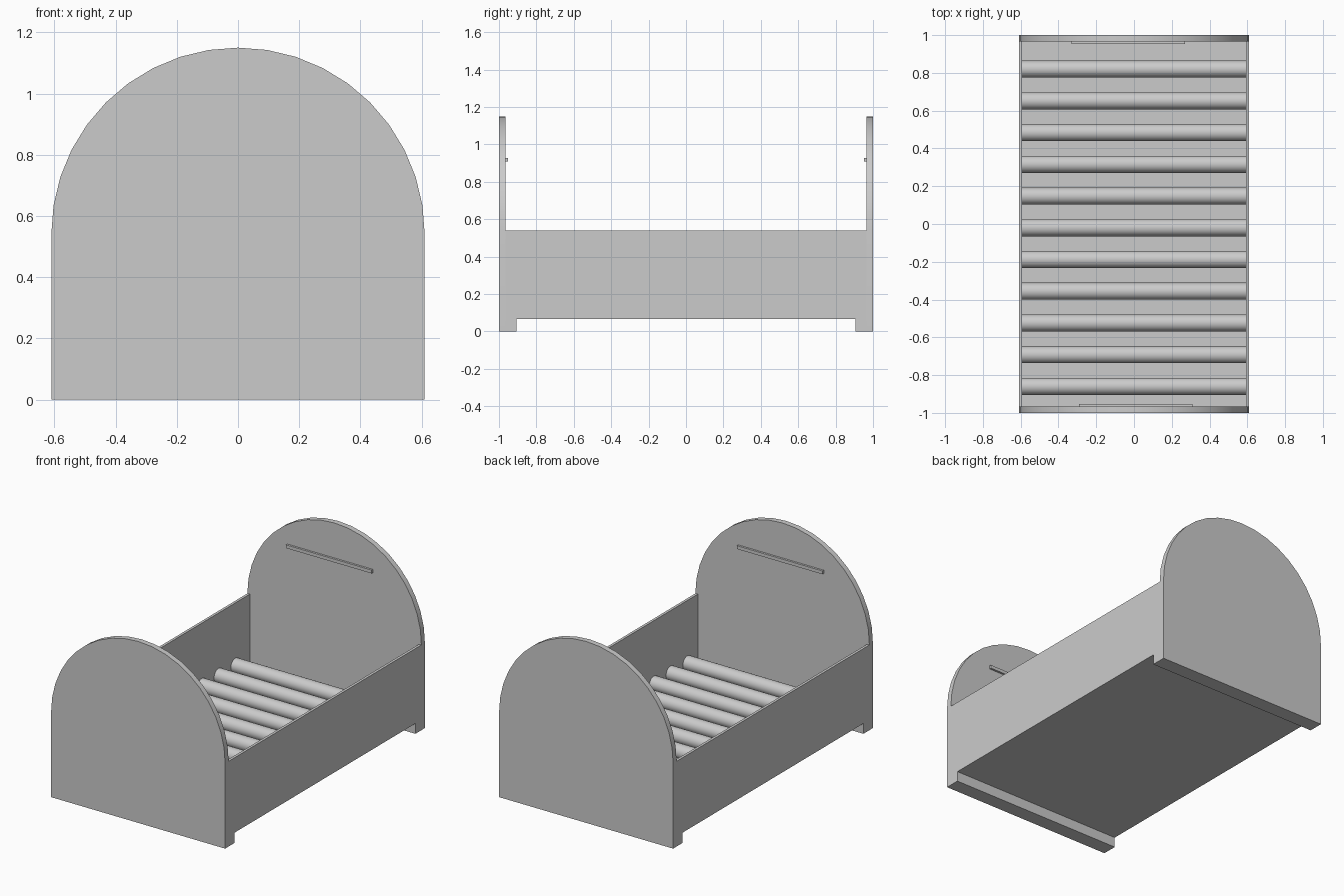
import bpy
import math

default = bpy.data.objects.get("Cube")
if default:
    bpy.data.objects.remove(default, do_unlink=True)

grey = bpy.data.materials.new("plain grey")
grey.use_nodes = True
COLOUR = (0.6, 0.6, 0.6, 1)
grey.diffuse_color = COLOUR
grey.node_tree.nodes["Principled BSDF"].inputs["Base Color"].default_value = COLOUR

HALF_W, SHOULDER, BASE = 0.61, 0.54, 0.065
END_T, SIDE_T, FLOOR_TOP = 0.035, 0.017, 0.10


def box(name, x, y, z):
    """Box from (min, max) pairs on each axis."""
    lo, hi = zip(x, y, z)
    centre = [(a + b) / 2 for a, b in zip(lo, hi)]
    bpy.ops.mesh.primitive_cube_add(size=1, location=centre)
    ob = bpy.context.object
    ob.name = name
    ob.scale = [b - a for a, b in zip(lo, hi)]
    bpy.ops.object.transform_apply(location=False, rotation=False, scale=True)
    ob.data.materials.append(grey)
    return ob


def arched_panel(name, y0, y1):
    """Board with a half-round top."""
    steps = 20
    outline = [(-HALF_W, 0), (HALF_W, 0)]
    for i in range(steps + 1):
        a = math.pi * i / steps
        outline.append((HALF_W * math.cos(a), SHOULDER + HALF_W * math.sin(a)))
    n = len(outline)
    verts = [(x, y, z) for y in (y0, y1) for x, z in outline]
    faces = [list(range(n)), list(range(2 * n - 1, n - 1, -1))]
    faces += [[(i + 1) % n, i, n + i, n + (i + 1) % n] for i in range(n)]
    mesh = bpy.data.meshes.new(name)
    mesh.from_pydata(verts, [], faces)
    mesh.materials.append(grey)
    ob = bpy.data.objects.new(name, mesh)
    bpy.context.collection.objects.link(ob)
    smooth(ob)


def smooth(ob):
    bpy.ops.object.select_all(action="DESELECT")
    ob.select_set(True)
    bpy.context.view_layer.objects.active = ob
    bpy.ops.object.shade_smooth_by_angle(angle=math.radians(30))


# End boards, feet and the thin rails on their inner faces
arched_panel("footboard", -1, -1 + END_T)
arched_panel("headboard", 1 - END_T, 1)
for end, s, shift in (("front", -1, 0.01), ("back", 1, -0.03)):
    box(end + "_foot", (-HALF_W, HALF_W), sorted((s * 0.905, s * (1 - END_T))), (0, BASE))
    box(end + "_rail", (shift - 0.3, shift + 0.3),
        sorted((s * 0.952, s * (1 - END_T))), (0.907, 0.928))

# Side boards
inner_y = (-1 + END_T, 1 - END_T)
for side, s in (("right", -1), ("left", 1)):
    box(side + "_side_board", sorted((s * HALF_W, s * (HALF_W - SIDE_T))),
        inner_y, (BASE, SHOULDER))

# Base and the round slats lying on it
inner_x = HALF_W - SIDE_T
box("base_board", (-inner_x, inner_x), inner_y, (BASE, FLOOR_TOP))
RADIUS, PITCH, COUNT = 0.045, 0.168, 11
for i in range(COUNT):
    y = -0.02 + (i - (COUNT - 1) / 2) * PITCH
    bpy.ops.mesh.primitive_cylinder_add(
        vertices=32, radius=RADIUS, depth=2 * inner_x,
        location=(0, y, FLOOR_TOP + RADIUS), rotation=(0, math.pi / 2, 0))
    slat = bpy.context.object
    slat.name = f"round_slat_{i + 1}"
    slat.data.materials.append(grey)
    smooth(slat)
